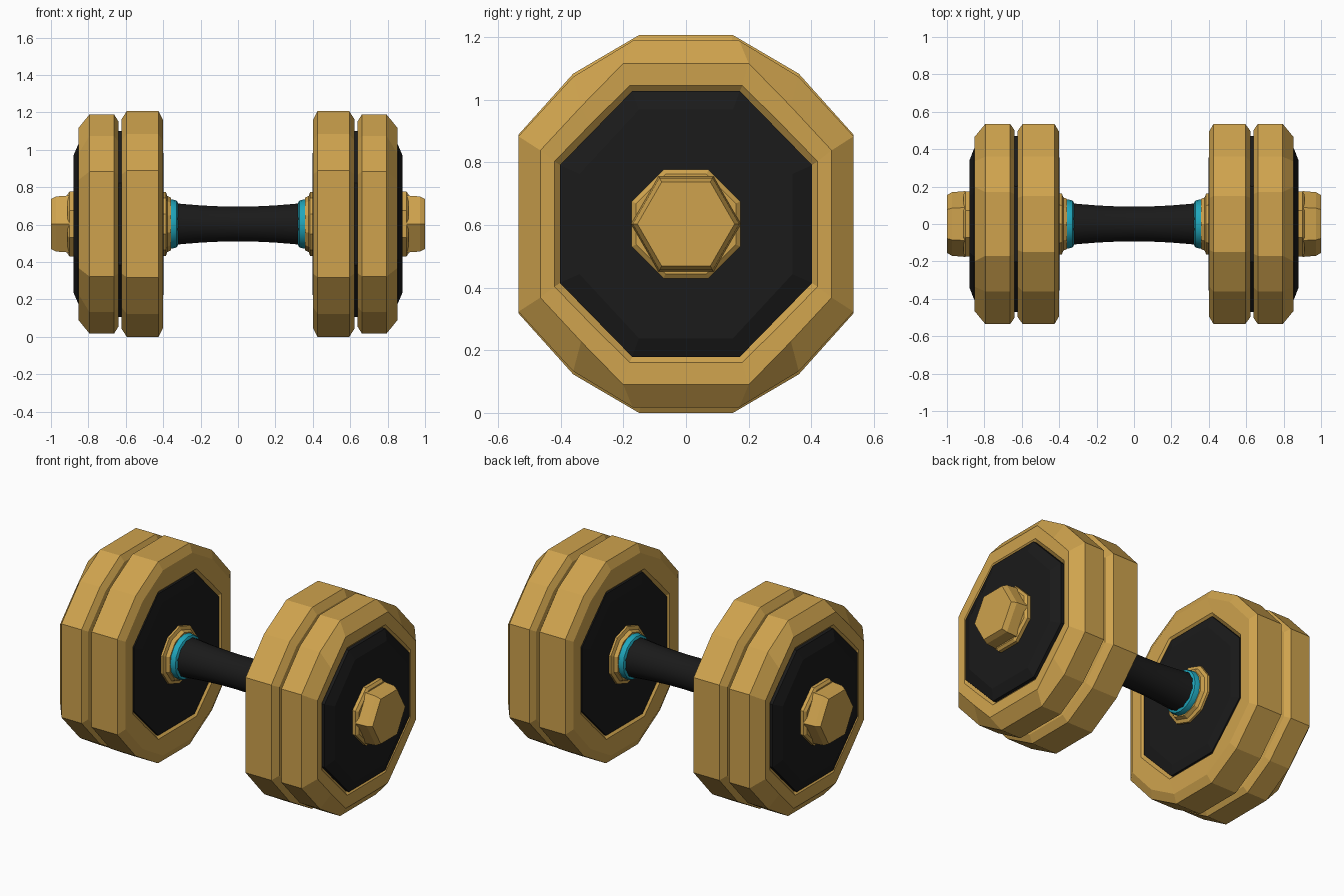
import bpy, bmesh, math

if "Cube" in bpy.data.objects:
    bpy.data.objects.remove(bpy.data.objects["Cube"])

CZ = 0.603  # height of the bar axis


def material(name, rgb):
    m = bpy.data.materials.new(name)
    m.diffuse_color = (*rgb, 1)
    m.use_nodes = True
    m.node_tree.nodes["Principled BSDF"].inputs["Base Color"].default_value = m.diffuse_color
    return m


GOLD = material("brass", (0.62, 0.365, 0.075))
BLACK = material("black rubber", (0.0105, 0.0105, 0.0105))
CYAN = material("cyan", (0.014, 0.38, 0.50))


def quarter(pts, s=1.0):
    """Full ring from one quarter of points, mirrored in y and z."""
    q = [(y * s, z * s) for y, z in pts]
    return (q + [(-y, z) for y, z in reversed(q)] +
            [(-y, -z) for y, z in q] + [(y, -z) for y, z in reversed(q)])


def poly(n, r, turn=0.0):
    return [(r * math.cos(2 * math.pi * (i + turn) / n),
             r * math.sin(2 * math.pi * (i + turn) / n)) for i in range(n)]


def loft(name, sections, mat, mirror=True, smooth=False):
    """Skin a list of (x, ring) sections and cap both ends."""
    bm = bmesh.new()
    rings = [[bm.verts.new((x, y, z + CZ)) for y, z in ring] for x, ring in sections]
    for a, b in zip(rings, rings[1:]):
        n = len(a)
        for i in range(n):
            bm.faces.new((a[i], a[(i + 1) % n], b[(i + 1) % n], b[i]))
    bm.faces.new(rings[0])
    bm.faces.new(rings[-1])
    bmesh.ops.recalc_face_normals(bm, faces=bm.faces)
    me = bpy.data.meshes.new(name)
    bm.to_mesh(me)
    bm.free()
    me.materials.append(mat)
    ob = bpy.data.objects.new(name, me)
    bpy.context.collection.objects.link(ob)
    if mirror:
        ob.modifiers.new("mirror", "MIRROR").use_mirror_merge = False
    if smooth:
        bpy.context.view_layer.objects.active = ob
        ob.select_set(True)
        bpy.ops.object.shade_smooth_by_angle(angle=math.radians(40))
        ob.select_set(False)
    return ob


# Quarter outlines (y, z from the axis)
RIM = [(0.535, 0.285), (0.36, 0.48), (0.15, 0.603)]
RIM2 = [(0.535, 0.28), (0.36, 0.47), (0.17, 0.585)]
FACE = [(0.465, 0.235), (0.335, 0.375), (0.20, 0.513)]
LIP = [(0.42, 0.20), (0.305, 0.318), (0.18, 0.442)]
SEAT = [(0.40, 0.187), (0.29, 0.302), (0.17, 0.42)]
DISC = [(0.403, 0.188), (0.172, 0.424)]
DISC_TOP = [(0.34, 0.16), (0.15, 0.365)]

# Inner weight plate, with a shallow recess on the side facing the grip
loft("inner_plate", [
    (0.425, quarter(SEAT)), (0.402, quarter(LIP)), (0.40, quarter(RIM, 0.92)),
    (0.425, quarter(RIM)), (0.595, quarter(RIM)), (0.622, quarter(RIM, 0.93)),
], GOLD)

# Outer weight plate, more strongly chamfered on the outside
loft("outer_plate", [
    (0.640, quarter(RIM2, 0.94)), (0.662, quarter(RIM2)), (0.795, quarter(RIM2)),
    (0.853, quarter(FACE)), (0.850, quarter(LIP)), (0.83, quarter(SEAT)),
], GOLD)

# Black spacer and face discs
loft("spacer_disc", [(0.60, quarter(DISC, 1.17)), (0.66, quarter(DISC, 1.17))], BLACK)
loft("outer_disc", [(0.82, quarter(DISC)), (0.855, quarter(DISC)),
                    (0.88, quarter(DISC_TOP))], BLACK)
loft("inner_disc", [(0.44, quarter(DISC)), (0.408, quarter(DISC)),
                    (0.397, quarter(DISC_TOP))], BLACK)

# End cap: octagonal washer and hexagonal nut
loft("washer", [(0.86, poly(8, 0.188, 0.5)), (0.900, poly(8, 0.188, 0.5)),
                (0.912, poly(8, 0.172, 0.5))], GOLD)
loft("end_nut", [(0.90, poly(6, 0.176)), (0.972, poly(6, 0.170)),
                 (1.0, poly(6, 0.155))], GOLD)

# Stepped collar beside the grip
loft("collar", [(0.41, poly(10, 0.172, 0.5)), (0.385, poly(10, 0.170, 0.5)),
                (0.378, poly(10, 0.150, 0.5)), (0.358, poly(10, 0.140, 0.5))], GOLD)

# Cyan ring
loft("accent_ring", [(0.37, poly(16, 0.130)), (0.345, poly(16, 0.130)),
                     (0.328, poly(16, 0.125)), (0.320, poly(16, 0.110))], CYAN, smooth=True)

# Waisted grip
loft("grip", [(x, poly(12, 0.096 + 0.17 * x * x, 0.5))
              for x in (-0.36, -0.3, -0.2, -0.1, 0, 0.1, 0.2, 0.3, 0.36)],
     BLACK, mirror=False, smooth=True)
